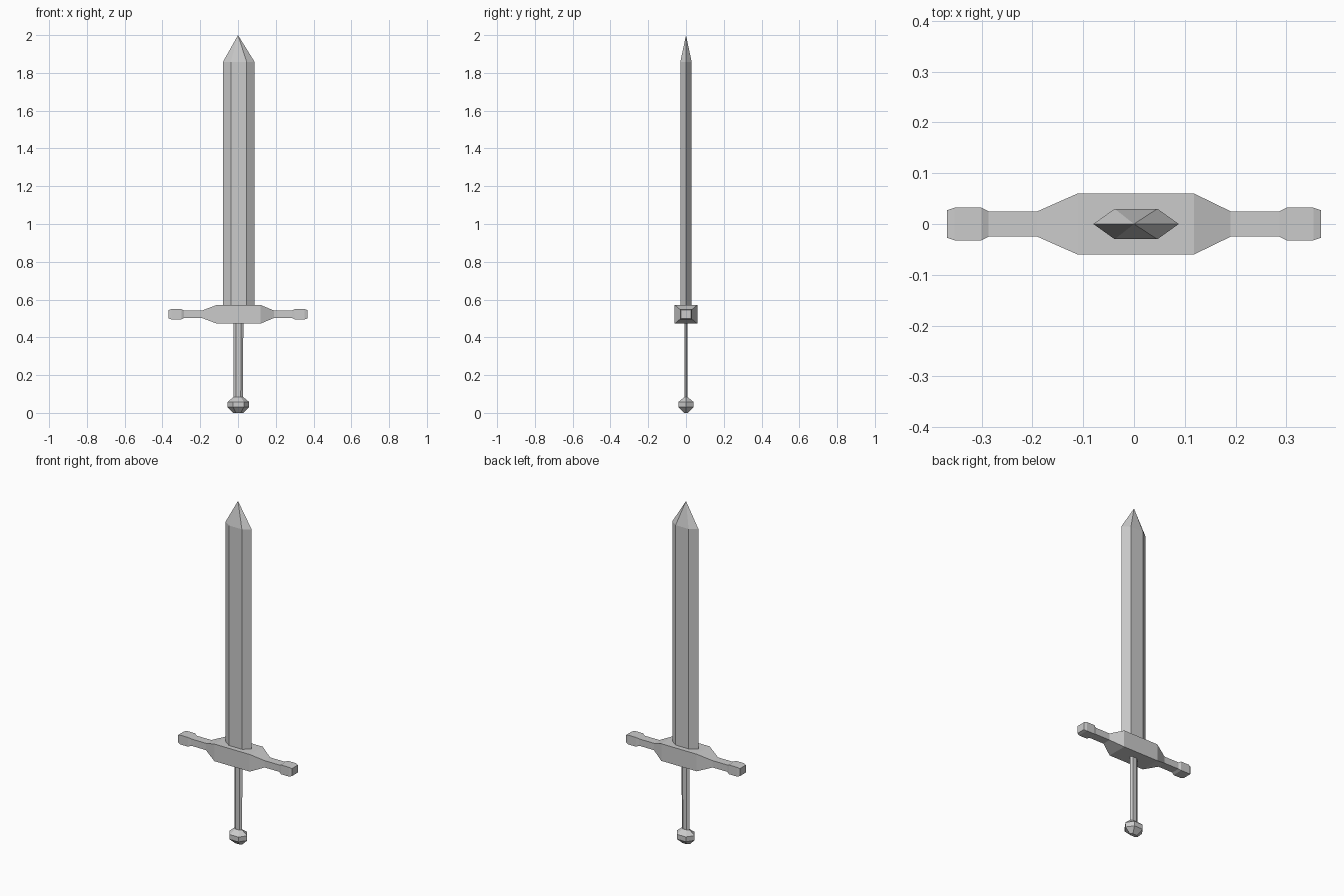
import bpy, bmesh

if "Cube" in bpy.data.objects:
    bpy.data.objects.remove(bpy.data.objects["Cube"])


def hexagon(z, w, d, cx=0.0):
    # flattened hexagon, sharp edges on +-x
    return [(cx - w, 0, z), (cx - w / 2, -d, z), (cx + w / 2, -d, z),
            (cx + w, 0, z), (cx + w / 2, d, z), (cx - w / 2, d, z)]


def block(x, hy, hz, cz=0.522):
    # rectangular guard section at x
    return [(x, -hy, cz - hz), (x, hy, cz - hz), (x, hy, cz + hz), (x, -hy, cz + hz)]


def loft(name, sections, tip=None):
    bm = bmesh.new()
    rings = [[bm.verts.new(p) for p in s] for s in sections]
    n = len(rings[0])
    for a, b in zip(rings, rings[1:]):
        for i in range(n):
            j = (i + 1) % n
            bm.faces.new((a[i], a[j], b[j], b[i]))
    bm.faces.new(rings[0][::-1])
    if tip:
        t = bm.verts.new(tip)
        for i in range(n):
            bm.faces.new((rings[-1][i], rings[-1][(i + 1) % n], t))
    else:
        bm.faces.new(rings[-1])
    bmesh.ops.recalc_face_normals(bm, faces=bm.faces)
    mesh = bpy.data.meshes.new(name)
    bm.to_mesh(mesh)
    bm.free()
    obj = bpy.data.objects.new(name, mesh)
    bpy.context.collection.objects.link(obj)
    return obj


# Blade with pointed tip
loft("blade", [hexagon(0.56, 0.084, 0.03, 0.004), hexagon(1.858, 0.084, 0.03, 0.004)],
     tip=(0, 0, 2.0))

# Crossguard with thick centre, thin arms and end knobs
half = [(0.115, 0.06, 0.05), (0.19, 0.025, 0.02), (0.286, 0.025, 0.02),
        (0.30, 0.032, 0.027), (0.353, 0.032, 0.027), (0.368, 0.027, 0.022)]
loft("crossguard", [block(-x + (0.004 if x < 0.15 else 0), y, z) for x, y, z in reversed(half)]
     + [block(x + (0.003 if x < 0.15 else 0), y, z) for x, y, z in half])

# Grip
loft("grip", [hexagon(0.07, 0.025, 0.009, 0.002), hexagon(0.48, 0.026, 0.009, 0.002)])

# Faceted pommel
loft("pommel", [hexagon(z, w, d, 0.002) for z, w, d in
                [(0.0, 0.027, 0.010), (0.03, 0.057, 0.04),
                 (0.058, 0.057, 0.04), (0.083, 0.027, 0.010)]])
